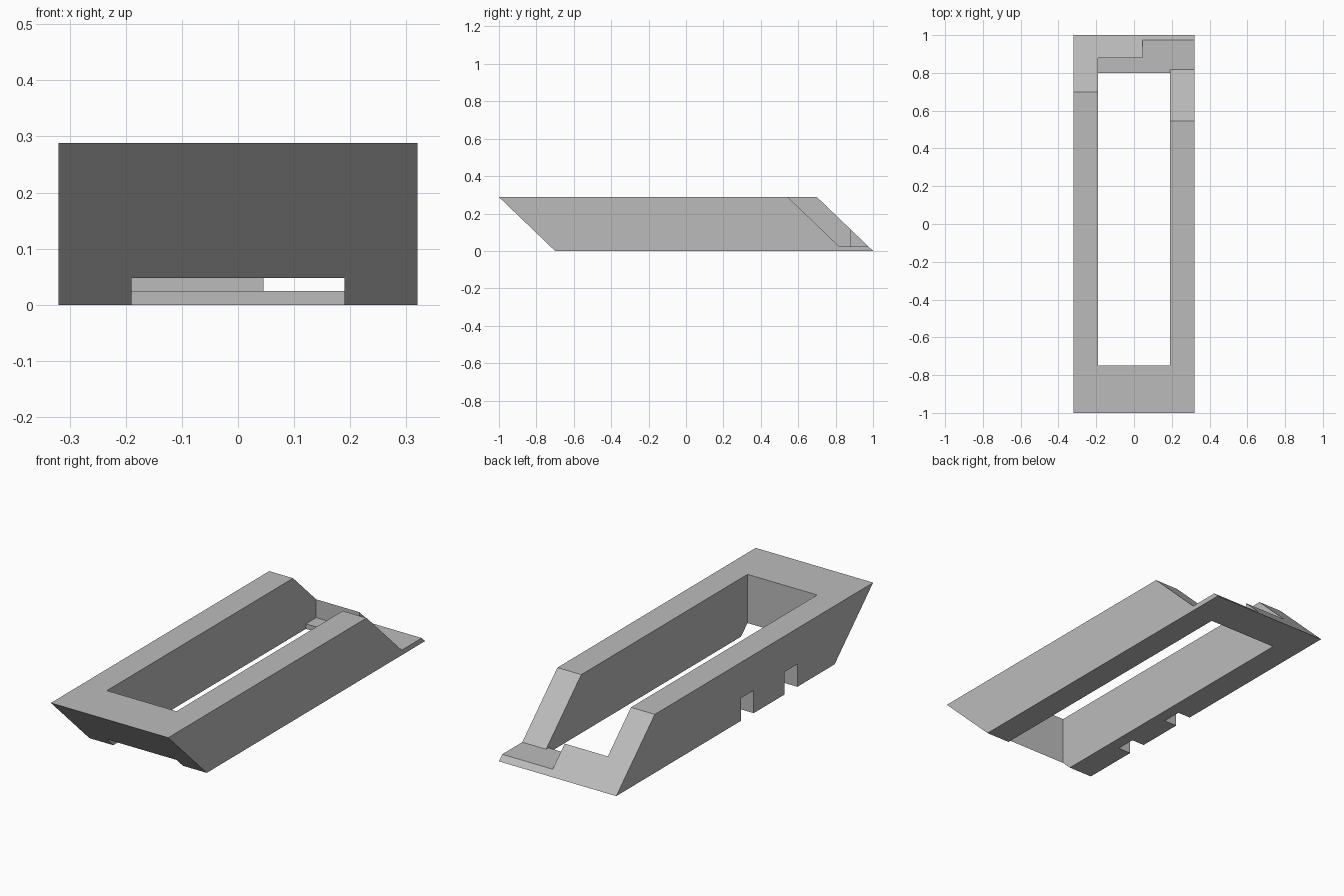
import bpy, bmesh

cube = bpy.data.objects.get("Cube")
if cube:
    bpy.data.objects.remove(cube, do_unlink=True)

grey = bpy.data.materials.new("light_grey")
grey.use_nodes = True
COLOUR = (0.5, 0.5, 0.5, 1)
grey.diffuse_color = COLOUR
grey.node_tree.nodes["Principled BSDF"].inputs["Base Color"].default_value = COLOUR

HALF_W, HEIGHT, LEAN = 0.32, 0.288, 0.30
RAIL_IN = 0.19       # inner face of the side rails
FLOOR = 0.025        # thickness of the rear plate


def prism(name, profile, x0, x1):
    """Extrude a (y, z) side profile from x0 to x1."""
    bm = bmesh.new()
    face = bm.faces.new([bm.verts.new((x0, y, z)) for y, z in profile])
    new = bmesh.ops.extrude_face_region(bm, geom=[face])["geom"]
    bmesh.ops.translate(bm, vec=(x1 - x0, 0, 0),
                        verts=[v for v in new if isinstance(v, bmesh.types.BMVert)])
    bmesh.ops.recalc_face_normals(bm, faces=bm.faces)
    mesh = bpy.data.meshes.new(name)
    bm.to_mesh(mesh)
    bm.free()
    mesh.materials.append(grey)
    obj = bpy.data.objects.new(name, mesh)
    bpy.context.collection.objects.link(obj)
    return obj


def cut(target, cutter):
    """Subtract the cutter for good, then discard it."""
    cutter.hide_render = True
    mod = target.modifiers.new(cutter.name, "BOOLEAN")
    mod.operation, mod.solver, mod.object = "DIFFERENCE", "EXACT", cutter
    bpy.context.view_layer.objects.active = target
    bpy.ops.object.modifier_apply(modifier=mod.name)
    bpy.data.objects.remove(cutter, do_unlink=True)


# Leaning block: parallelogram side profile
frame = prism("slanted_frame",
              [(-1 + LEAN, 0), (1, 0), (1 - LEAN, HEIGHT), (-1, HEIGHT)],
              -HALF_W, HALF_W)

# Long central opening with a ledge at its rear end
cut(frame, prism("opening_cutter",
                 [(-0.75, -0.1), (0.8, -0.1), (0.8, FLOOR), (0.88, FLOOR),
                  (0.88, 0.4), (-0.75, 0.4)], -RAIL_IN, RAIL_IN))

# Shortened rail end on one side, leaving a thin rear plate
slope = LEAN / HEIGHT
foot = 0.818
cut(frame, prism("rear_plate_cutter",
                 [(foot, FLOOR), (1.1, FLOOR), (1.1, 0.4),
                  (foot - (0.4 - FLOOR) * slope, 0.4)], 0.045, 0.4))

# Two blind slots along the lower edge of the other rail
for y in (-0.36, -0.02):
    cut(frame, prism("slot_cutter",
                     [(y - 0.05, -0.1), (y + 0.05, -0.1),
                      (y + 0.05, 0.112), (y - 0.05, 0.112)], -0.4, -0.25))
